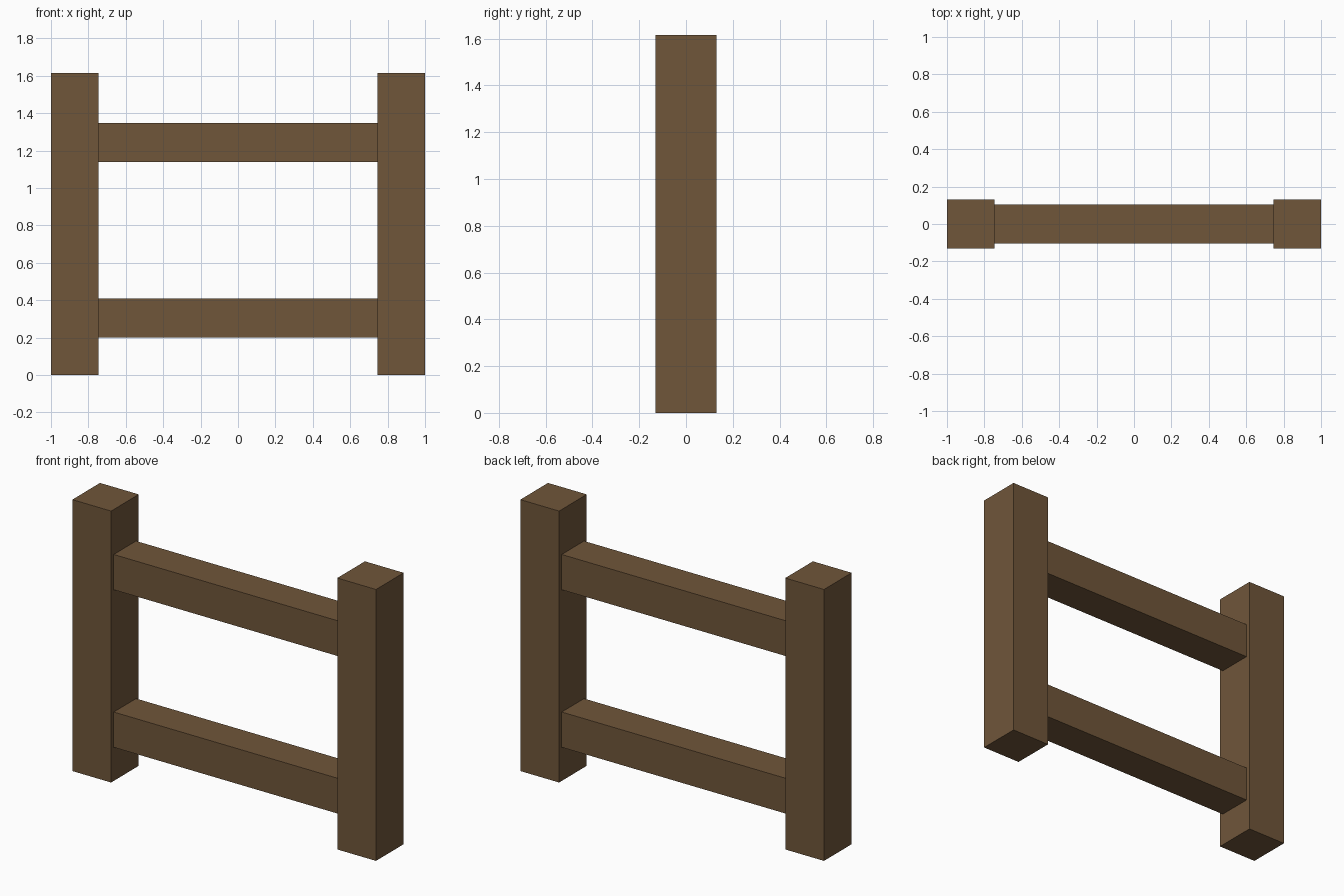
import bpy

if "Cube" in bpy.data.objects:
    bpy.data.objects.remove(bpy.data.objects["Cube"])

wood = bpy.data.materials.new("brown wood")
wood.diffuse_color = (0.162, 0.093, 0.042, 1.0)
wood.use_nodes = True
wood.node_tree.nodes["Principled BSDF"].inputs["Base Color"].default_value = wood.diffuse_color


def box(name, x, y, z):
    """Add a box spanning the given (min, max) ranges."""
    ranges = (x, y, z)
    bpy.ops.mesh.primitive_cube_add(size=1, location=[(a + b) / 2 for a, b in ranges])
    obj = bpy.context.object
    obj.name = name
    obj.scale = [b - a for a, b in ranges]
    bpy.ops.object.transform_apply(location=False, rotation=False, scale=True)
    obj.data.materials.append(wood)
    return obj


POST_INNER = 0.745
POST_HALF_DEPTH = 0.13
RAIL_HALF_DEPTH = 0.105

# Upright posts
for name, x in (("left_post", (-1.0, -POST_INNER)), ("right_post", (POST_INNER, 1.0))):
    box(name, x, (-POST_HALF_DEPTH, POST_HALF_DEPTH), (0.0, 1.616))

# Horizontal rails between the posts
for name, z in (("lower_rail", (0.2, 0.41)), ("upper_rail", (1.138, 1.348))):
    box(name, (-POST_INNER, POST_INNER), (-RAIL_HALF_DEPTH, RAIL_HALF_DEPTH), z)
